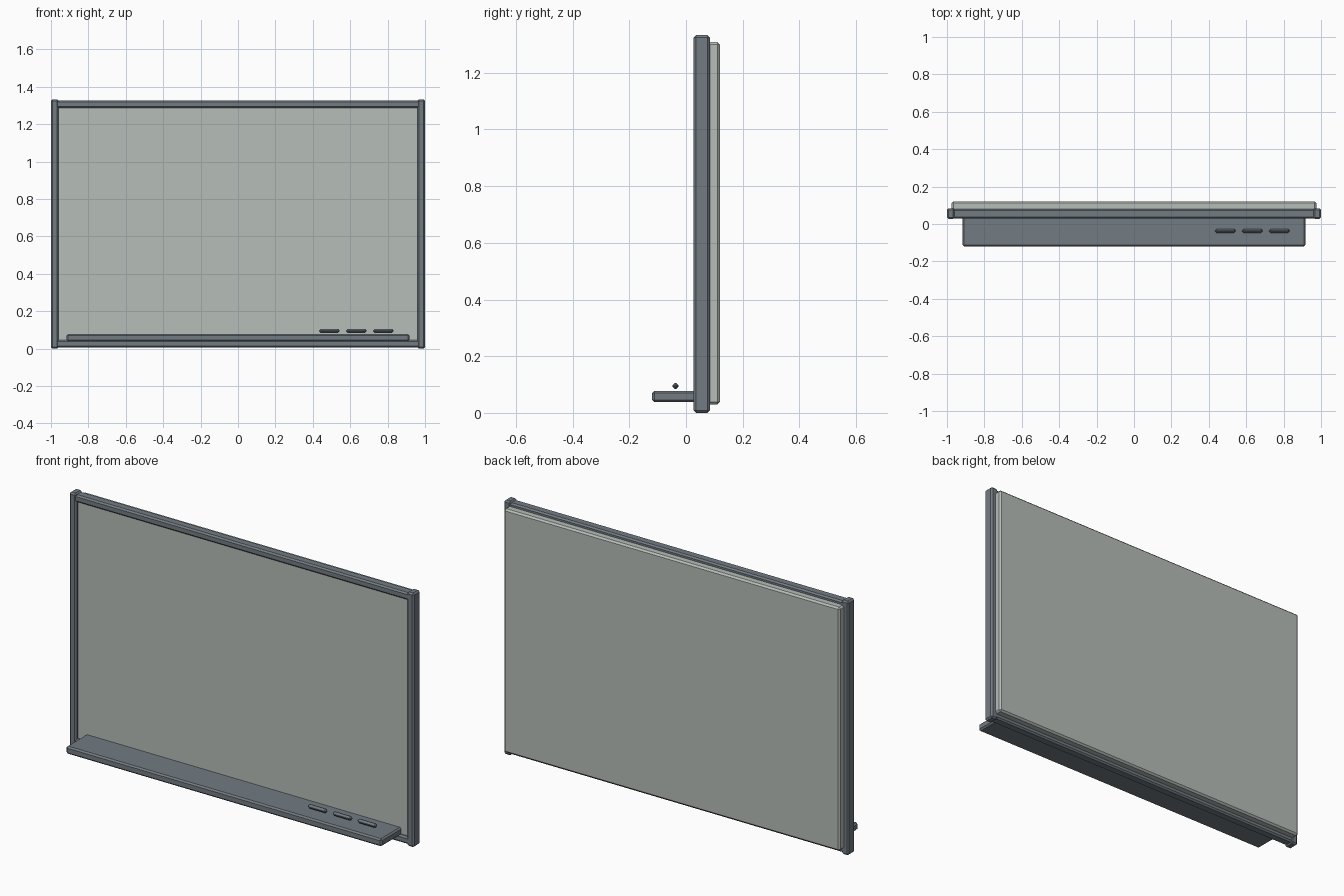
import bpy, bmesh

if "Cube" in bpy.data.objects:
    bpy.data.objects.remove(bpy.data.objects["Cube"])

def material(name, rgb):
    m = bpy.data.materials.new(name)
    m.diffuse_color = (*rgb, 1)
    m.use_nodes = True
    m.node_tree.nodes["Principled BSDF"].inputs["Base Color"].default_value = m.diffuse_color
    return m

METAL = material("slate grey metal", (0.17, 0.20, 0.225))
PANEL = material("pale grey green panel", (0.47, 0.51, 0.485))

def box(name, xr, yr, zr, mat, bevel):
    """Chamfered box from its x, y and z ranges."""
    bm = bmesh.new()
    bmesh.ops.create_cube(bm, size=1)
    size = [r[1] - r[0] for r in (xr, yr, zr)]
    mid = [(r[0] + r[1]) / 2 for r in (xr, yr, zr)]
    bmesh.ops.scale(bm, vec=size, verts=bm.verts)
    bmesh.ops.bevel(bm, geom=bm.edges[:], offset=bevel, segments=1,
                    affect='EDGES', clamp_overlap=True)
    me = bpy.data.meshes.new(name)
    bm.to_mesh(me)
    bm.free()
    me.materials.append(mat)
    ob = bpy.data.objects.new(name, me)
    ob.location = mid
    bpy.context.collection.objects.link(ob)
    return ob

# Writing panel, set back inside the frame and standing proud behind it
box("board_panel", (-0.975, 0.975), (0.045, 0.12), (0.03, 1.308), PANEL, 0.009)

# Frame: upright bars slightly larger than the cross bars
for side, x in (("left", -0.98), ("right", 0.98)):
    box(f"frame_{side}", (x - 0.02, x + 0.02), (0.027, 0.084), (0, 1.333), METAL, 0.008)
for side, z in (("bottom", 0.026), ("top", 1.307)):
    box(f"frame_{side}", (-0.985, 0.985), (0.03, 0.081), (z - 0.019, z + 0.019), METAL, 0.008)

# Tray along the lower edge
box("tray", (-0.916, 0.916), (-0.12, 0.055), (0.038, 0.078), METAL, 0.008)

# Three markers with diamond cross-section
for i, x in enumerate((0.488, 0.633, 0.777)):
    box(f"marker_{i + 1}", (x - 0.055, x + 0.055), (-0.048, -0.026), (0.084, 0.106), METAL, 0.009)
